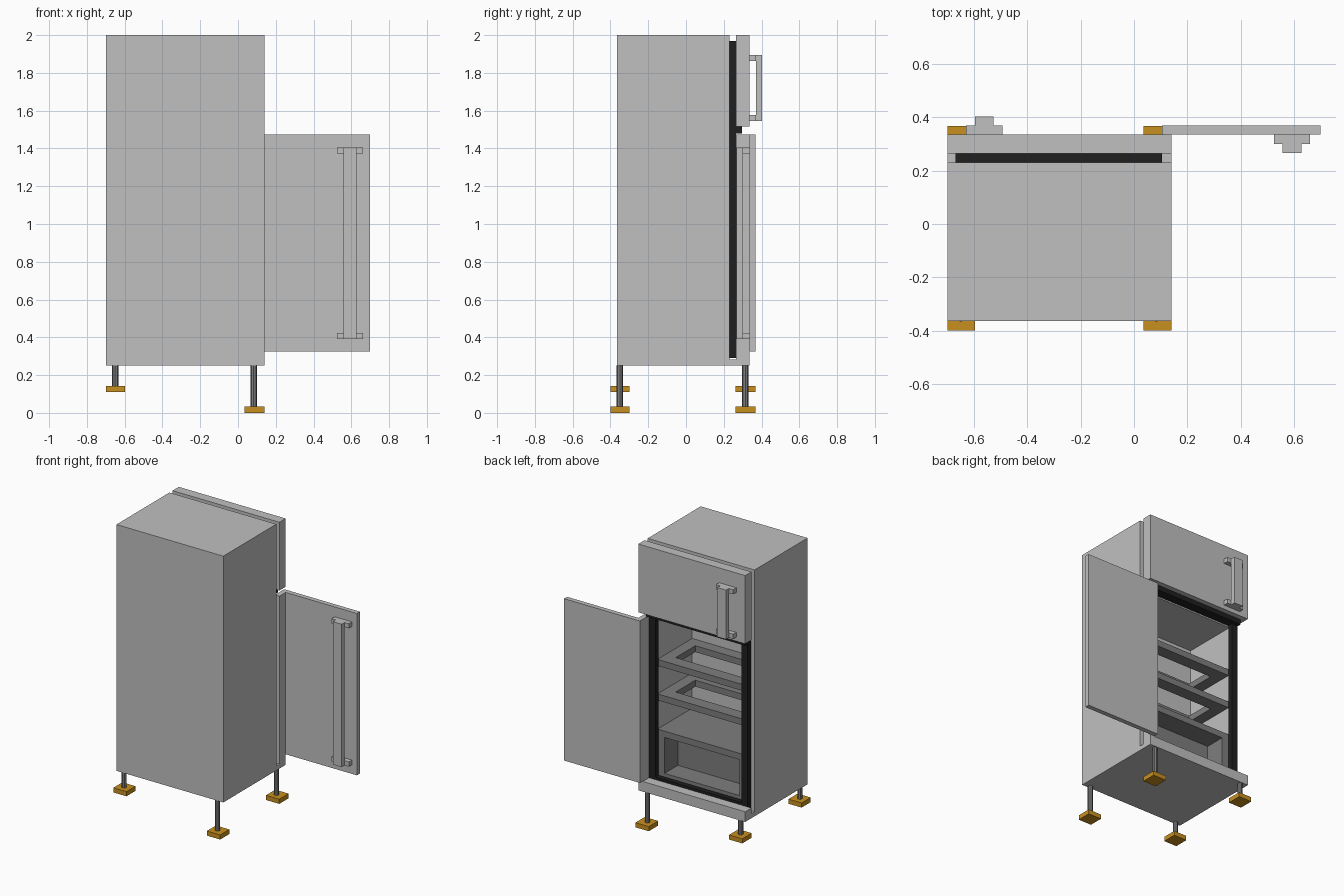
import bpy, bmesh, math
from mathutils import Matrix, Vector

if "Cube" in bpy.data.objects:
    bpy.data.objects.remove(bpy.data.objects["Cube"])


def mat(name, r, g, b):
    m = bpy.data.materials.new(name)
    m.diffuse_color = (r, g, b, 1)
    m.use_nodes = True
    m.node_tree.nodes["Principled BSDF"].inputs["Base Color"].default_value = m.diffuse_color
    return m


SILVER = mat("light grey", 0.53, 0.53, 0.53)
GREY = mat("mid grey", 0.21, 0.21, 0.21)
BLACK = mat("rubber black", 0.014, 0.014, 0.014)
GOLD = mat("ochre", 0.58, 0.28, 0.014)


def finish(name, bm, m):
    bmesh.ops.recalc_face_normals(bm, faces=bm.faces)
    me = bpy.data.meshes.new(name)
    bm.to_mesh(me)
    bm.free()
    me.materials.append(m)
    ob = bpy.data.objects.new(name, me)
    bpy.context.collection.objects.link(ob)
    return ob


def boxes(name, m, *items):
    """One object from boxes given as (x0, x1, y0, y1, z0, z1)."""
    bm = bmesh.new()
    for x0, x1, y0, y1, z0, z1 in items:
        mtx = Matrix.Translation(((x0 + x1) / 2, (y0 + y1) / 2, (z0 + z1) / 2)) \
            @ Matrix.Diagonal((x1 - x0, y1 - y0, z1 - z0, 1))
        bmesh.ops.create_cube(bm, size=1, matrix=mtx)
    return finish(name, bm, m)


def niche(name, m, box, hole, depth_y):
    """Box whose +y side has a rectangular recess reaching back to depth_y."""
    x0, x1, y0, y1, z0, z1 = box
    hx0, hx1, hz0, hz1 = hole
    bm = bmesh.new()

    def ring(a, b, c, d, y):
        return [bm.verts.new(p) for p in ((a, y, c), (b, y, c), (b, y, d), (a, y, d))]

    rings = [ring(x0, x1, z0, z1, y0), ring(x0, x1, z0, z1, y1),
             ring(hx0, hx1, hz0, hz1, y1), ring(hx0, hx1, hz0, hz1, depth_y)]
    bm.faces.new(rings[0])
    bm.faces.new(rings[3])
    for a, b in zip(rings, rings[1:]):
        for i in range(4):
            j = (i + 1) % 4
            bm.faces.new((a[i], a[j], b[j], b[i]))
    return finish(name, bm, m)


def handle(name, xc, z0, z1, y, out):
    """Two mounting blocks and a bar, standing out from the door plane y."""
    t = 0.035
    a, b = sorted((y, y + out * t))
    c, d = sorted((y + out * t, y + out * (2 * t - 0.002)))
    boxes(name, SILVER,
          (xc - 0.068, xc + 0.068, a, b, z0, z0 + 0.033),
          (xc - 0.068, xc + 0.068, a, b, z1 - 0.033, z1),
          (xc - 0.035, xc + 0.035, c, d, z0, z1))


# cabinet with open lower compartment
niche("cabinet", SILVER, (-0.70, 0.14, -0.365, 0.23, 0.25, 2.0),
      (-0.63, 0.07, 0.33, 1.47), -0.17)

# door surround below and at the hinge side
boxes("bottom_rail", SILVER, (-0.70, 0.14, 0.265, 0.335, 0.25, 0.322),
      (-0.70, 0.14, 0.23, 0.265, 0.25, 0.282))
boxes("hinge_post", SILVER, (0.105, 0.14, 0.265, 0.335, 0.322, 1.475))

# doors and handles
boxes("upper_door", SILVER, (-0.70, 0.14, 0.265, 0.335, 1.515, 2.0))
handle("upper_handle", -0.562, 1.545, 1.895, 0.335, 1)
boxes("lower_door", SILVER, (0.105, 0.70, 0.335, 0.369, 0.325, 1.475))
handle("lower_handle", 0.593, 0.39, 1.405, 0.335, -1)

# black rubber seal
boxes("door_seal", BLACK,
      (-0.67, -0.62, 0.23, 0.265, 0.29, 1.97),
      (0.055, 0.105, 0.23, 0.265, 0.29, 1.97),
      (-0.62, 0.055, 0.23, 0.265, 0.29, 0.34),
      (-0.62, 0.055, 0.23, 0.265, 1.92, 1.97),
      (-0.67, 0.105, 0.23, 0.297, 1.48, 1.515))

# open frame shelves
for i, z in enumerate((0.91, 1.155)):
    lo = z - 0.045
    boxes(f"shelf_{i + 1}", GREY,
          (-0.63, 0.07, 0.13, 0.22, lo, z),
          (-0.63, 0.07, -0.17, -0.09, lo, z),
          (-0.63, -0.55, -0.09, 0.13, lo, z),
          (-0.01, 0.07, -0.09, 0.13, lo, z))

# storage bin with open front
niche("storage_bin", GREY, (-0.63, 0.07, -0.17, 0.22, 0.33, 0.66),
      (-0.575, 0.015, 0.36, 0.615), 0.07)

# legs and feet, longer on the +x side
for side, xl, x0, x1, z in (("left", -0.65, -0.70, -0.597, 0.11),
                            ("right", 0.083, 0.035, 0.14, 0.0)):
    for end, yl, y0, y1 in (("front", -0.35, -0.40, -0.298),
                            ("rear", 0.314, 0.263, 0.368)):
        boxes(f"{end}_{side}_foot", GOLD, (x0, x1, y0, y1, z, z + 0.033))
        bm = bmesh.new()
        h = 0.25 - z - 0.033
        bmesh.ops.create_cone(bm, cap_ends=True, segments=8, radius1=0.017, radius2=0.017,
                              depth=h, matrix=Matrix.Translation((xl, yl, 0.25 - h / 2)))
        finish(f"{end}_{side}_leg", bm, GREY)
